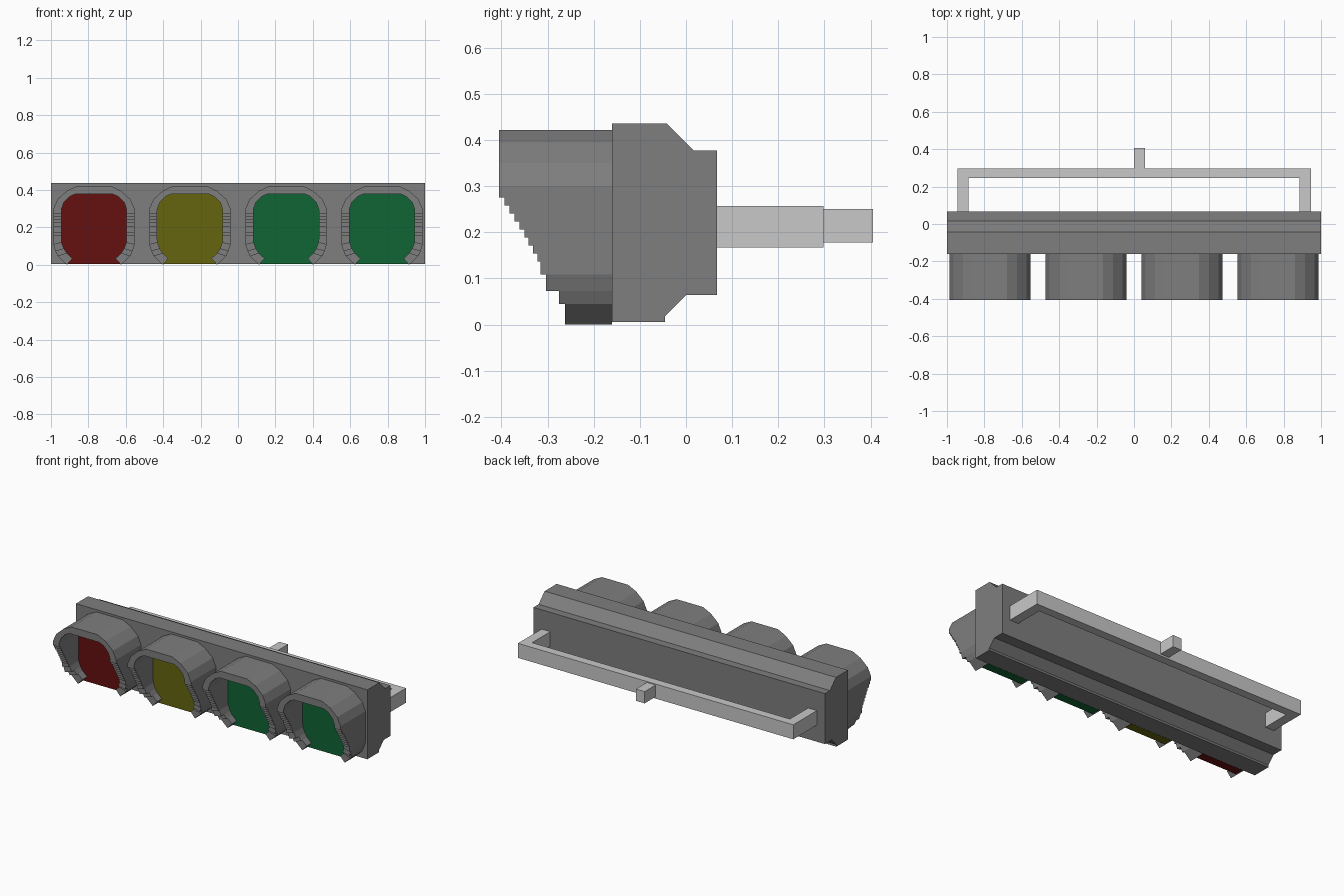
import bpy, bmesh

if "Cube" in bpy.data.objects:
    bpy.data.objects.remove(bpy.data.objects["Cube"])

FACE_Y = -0.16     # front plane of the housing
LENS_Y = -0.215    # front plane of the lenses


def material(name, rgb):
    m = bpy.data.materials.new(name)
    m.diffuse_color = (*rgb, 1)
    m.use_nodes = True
    m.node_tree.nodes["Principled BSDF"].inputs["Base Color"].default_value = m.diffuse_color
    return m


GREY = material("housing grey", (0.21, 0.21, 0.21))
LIGHT = material("bracket light grey", (0.58, 0.58, 0.58))
RED = material("lens red", (0.13, 0.005, 0.005))
YELLOW = material("lens yellow", (0.13, 0.13, 0.005))
GREEN = material("lens green", (0.005, 0.13, 0.033))


def finish(name, bm, mat):
    bmesh.ops.remove_doubles(bm, verts=bm.verts, dist=1e-5)
    bmesh.ops.recalc_face_normals(bm, faces=bm.faces)
    me = bpy.data.meshes.new(name)
    bm.to_mesh(me)
    bm.free()
    me.materials.append(mat)
    ob = bpy.data.objects.new(name, me)
    bpy.context.collection.objects.link(ob)
    return ob


def prism(name, points, vector, mat):
    """Extrude a closed planar outline along a vector."""
    bm = bmesh.new()
    face = bm.faces.new([bm.verts.new(p) for p in points])
    new = bmesh.ops.extrude_face_region(bm, geom=[face])["geom"]
    moved = [v for v in new if isinstance(v, bmesh.types.BMVert)]
    bmesh.ops.translate(bm, vec=vector, verts=moved)
    # the starting cap may be consumed by the extrusion
    if face.is_valid is False or len(bm.faces) < len(points) + 2:
        bmesh.ops.holes_fill(bm, edges=bm.edges, sides=0)
    return finish(name, bm, mat)


# Housing: chamfered side profile run along x
profile = [(-0.16, 0.005), (-0.045, 0.005), (-0.045, 0.018), (0.0, 0.064),
           (0.067, 0.064), (0.067, 0.377), (0.017, 0.377), (-0.042, 0.436),
           (-0.16, 0.436)]
prism("housing", [(-1, y, z) for y, z in profile], (2, 0, 0), GREY)

# Mounting bracket: U-shaped bar and stub
u_shape = [(-0.945, 0.067), (-0.945, 0.298), (0.945, 0.298), (0.945, 0.067),
           (0.885, 0.067), (0.885, 0.245), (-0.885, 0.245), (-0.885, 0.067)]
prism("mounting_bracket", [(x, y, 0.167) for x, y in u_shape], (0, 0, 0.09), LIGHT)
stub = [(0, 0.298), (0.06, 0.298), (0.06, 0.405), (0, 0.405)]
prism("bracket_stub", [(x, y, 0.178) for x, y in stub], (0, 0, 0.073), LIGHT)

# Visor half section from top to bottom: outer x, outer z, inner x, inner z,
# and the front y of the segment that starts there
half = [(0.09, 0.422, 0.10, 0.378, -0.405), (0.145, 0.395, 0.130, 0.365, -0.405),
        (0.195, 0.350, 0.162, 0.332, -0.405), (0.217, 0.300, 0.175, 0.295, -0.405)]
steps = [-0.394, -0.383, -0.372, -0.361, -0.350, -0.342, -0.332, -0.322]
for i, y in enumerate(steps):
    z = 0.275 - 0.0173 * i
    half.append((0.217, z, 0.175, z, y))
half += [(0.217, 0.137, 0.175, 0.137, -0.315), (0.217, 0.108, 0.173, 0.118, -0.303),
         (0.206, 0.073, 0.160, 0.085, -0.275), (0.193, 0.045, 0.145, 0.062, -0.262),
         (0.145, 0.0, 0.115, 0.034, -0.262)]

# Full section: mirrored left half bottom-to-top, then the right half
section = [(-a, b, -c, d) for a, b, c, d, _ in reversed(half)] + [h[:4] for h in half]
right = [h[4] for h in half[:-1]]
depths = right[::-1] + [-0.405] + right


def visor(name, cx):
    bm = bmesh.new()

    def quad(*pts):
        bm.faces.new([bm.verts.new((cx + x, y, z)) for x, y, z in pts])

    for (a, b, c, d), (e, f, g, h), y in zip(section, section[1:], depths):
        quad((a, FACE_Y, b), (e, FACE_Y, f), (e, y, f), (a, y, b))   # outer wall
        quad((c, FACE_Y, d), (c, y, d), (g, y, h), (g, FACE_Y, h))   # inner wall
        quad((a, y, b), (e, y, f), (g, y, h), (c, y, d))             # front rim
    # step faces between segments and the two open ends
    ends = [FACE_Y] + depths + [FACE_Y]
    for (a, b, c, d), y0, y1 in zip(section, ends, ends[1:]):
        if abs(y0 - y1) > 1e-4:
            quad((a, y0, b), (a, y1, b), (c, y1, d), (c, y0, d))
    return finish(name, bm, GREY)


# Lenses fill the visor opening and reach the bottom gap
lens = [(c, d) for _, _, c, d in section] + [(0.143, 0.004), (-0.143, 0.004)]
lamps = [("red", -0.77, RED), ("yellow", -0.257, YELLOW),
         ("inner_green", 0.257, GREEN), ("outer_green", 0.77, GREEN)]
for label, cx, mat in lamps:
    visor(label + "_visor", cx)
    prism(label + "_lens", [(cx + x, FACE_Y, z) for x, z in lens],
          (0, LENS_Y - FACE_Y, 0), mat)
